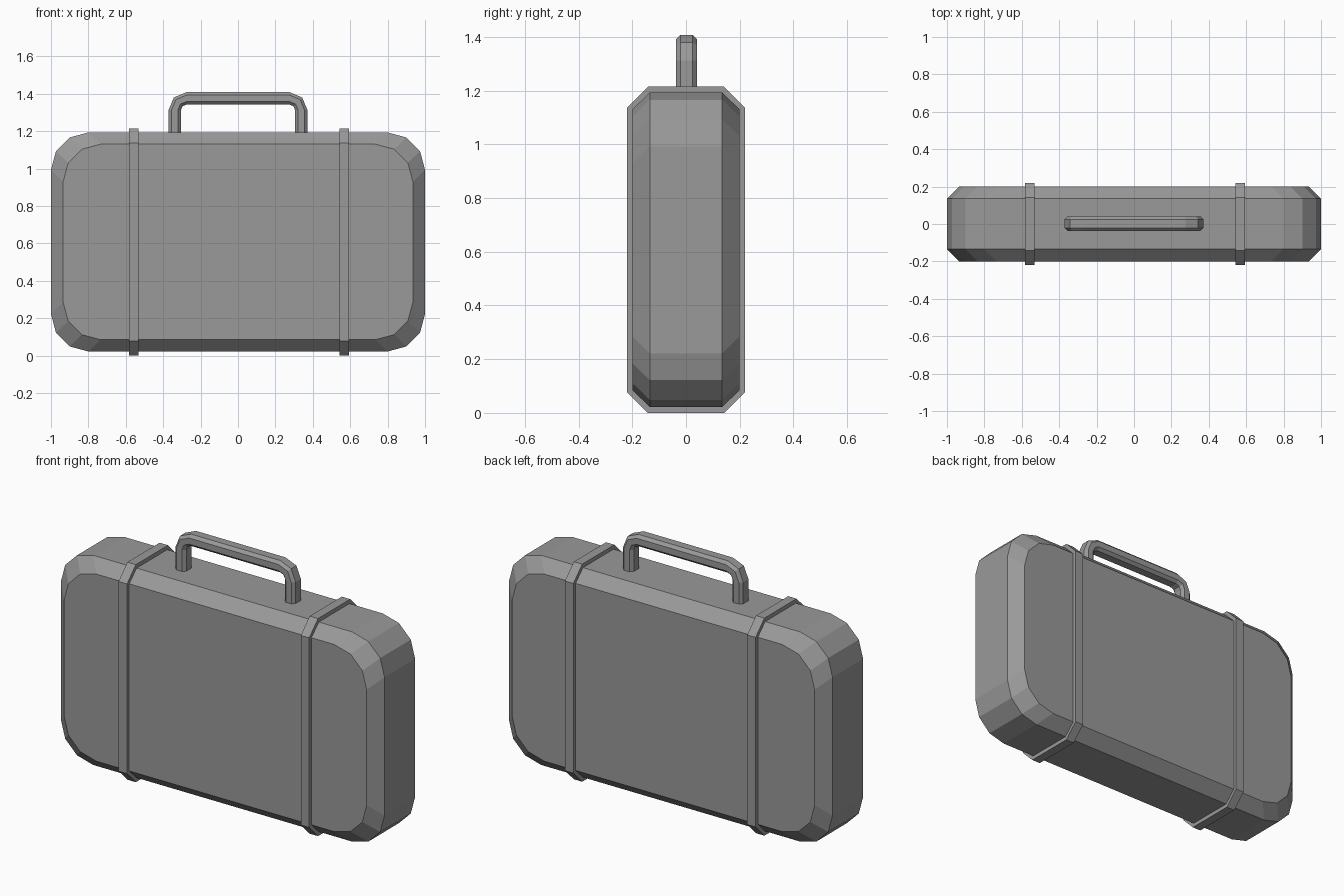
import bpy, bmesh
from math import cos, sin, radians

if "Cube" in bpy.data.objects:
    bpy.data.objects.remove(bpy.data.objects["Cube"])

ZC = 0.6075  # mid height of the case

# Dark grey covering shared by all parts
grey = bpy.data.materials.new("dark_grey")
grey.diffuse_color = (0.32, 0.32, 0.32, 1)
grey.use_nodes = True
grey.node_tree.nodes["Principled BSDF"].inputs["Base Color"].default_value = grey.diffuse_color


def loft(name, rings, closed=False):
    """Join equal-length rings of points with quads."""
    bm = bmesh.new()
    vs = [[bm.verts.new(p) for p in r] for r in rings]
    n = len(vs[0])
    pairs = list(zip(vs, vs[1:]))
    if closed:
        pairs.append((vs[-1], vs[0]))
    for a, b in pairs:
        for i in range(n):
            j = (i + 1) % n
            bm.faces.new((a[i], a[j], b[j], b[i]))
    if not closed:
        bm.faces.new(vs[0])
        bm.faces.new(vs[-1])
    bmesh.ops.recalc_face_normals(bm, faces=bm.faces)
    me = bpy.data.meshes.new(name)
    bm.to_mesh(me)
    bm.free()
    me.materials.append(grey)
    ob = bpy.data.objects.new(name, me)
    bpy.context.collection.objects.link(ob)
    return ob


def rounded_rect(hx, hz, r, y, seg=3):
    pts = []
    for k, (sx, sz) in enumerate([(1, 1), (-1, 1), (-1, -1), (1, -1)]):
        for i in range(seg + 1):
            a = radians(90 * k + 90 * i / seg)
            pts.append((sx * (hx - r) + r * cos(a), y,
                        ZC + sz * (hz - r) + r * sin(a)))
    return pts


def octagon(hu, hv, c):
    """Chamfered rectangle outline."""
    q = [(hu, hv - c), (hu - c, hv)]
    q += [(-u, v) for u, v in reversed(q)]
    return q + [(-u, -v) for u, v in q]


# Case body: rounded rectangle with chamfered front and back rims
loft("case_body", [rounded_rect(hx, hz, 0.2, y) for hx, hz, y in
                   [(0.935, 0.5225, -0.2), (1.0, 0.5855, -0.135),
                    (1.0, 0.5855, 0.135), (0.935, 0.5225, 0.2)]])

# Straps: chamfered bands wrapped around the case
outer, inner = octagon(0.22, 0.6075, 0.078), octagon(0.195, 0.5805, 0.067)
for side, cx in (("left", -0.558), ("right", 0.568)):
    loft("strap_" + side,
         [[(cx + dx, y, ZC + z) for y, z in shape] for dx, shape in
          ((-0.026, outer), (0.026, outer), (0.026, inner), (-0.026, inner))],
         closed=True)

# Handle: chamfered bar swept along a path with two bent corners
section = octagon(0.033, 0.039, 0.016)
R, AX, AZ = 0.062, 0.276, 1.313
path = [(AX, 1.18, 0)] + [(AX, AZ, a) for a in (0, 45, 90)]
path += [(-AX, AZ, a) for a in (90, 135, 180)] + [(-AX, 1.18, 180)]
loft("handle", [[(x + (R + o) * cos(radians(a)), y + 0.002,
                  z + (R + o) * sin(radians(a))) for o, y in section]
                for x, z, a in path])
